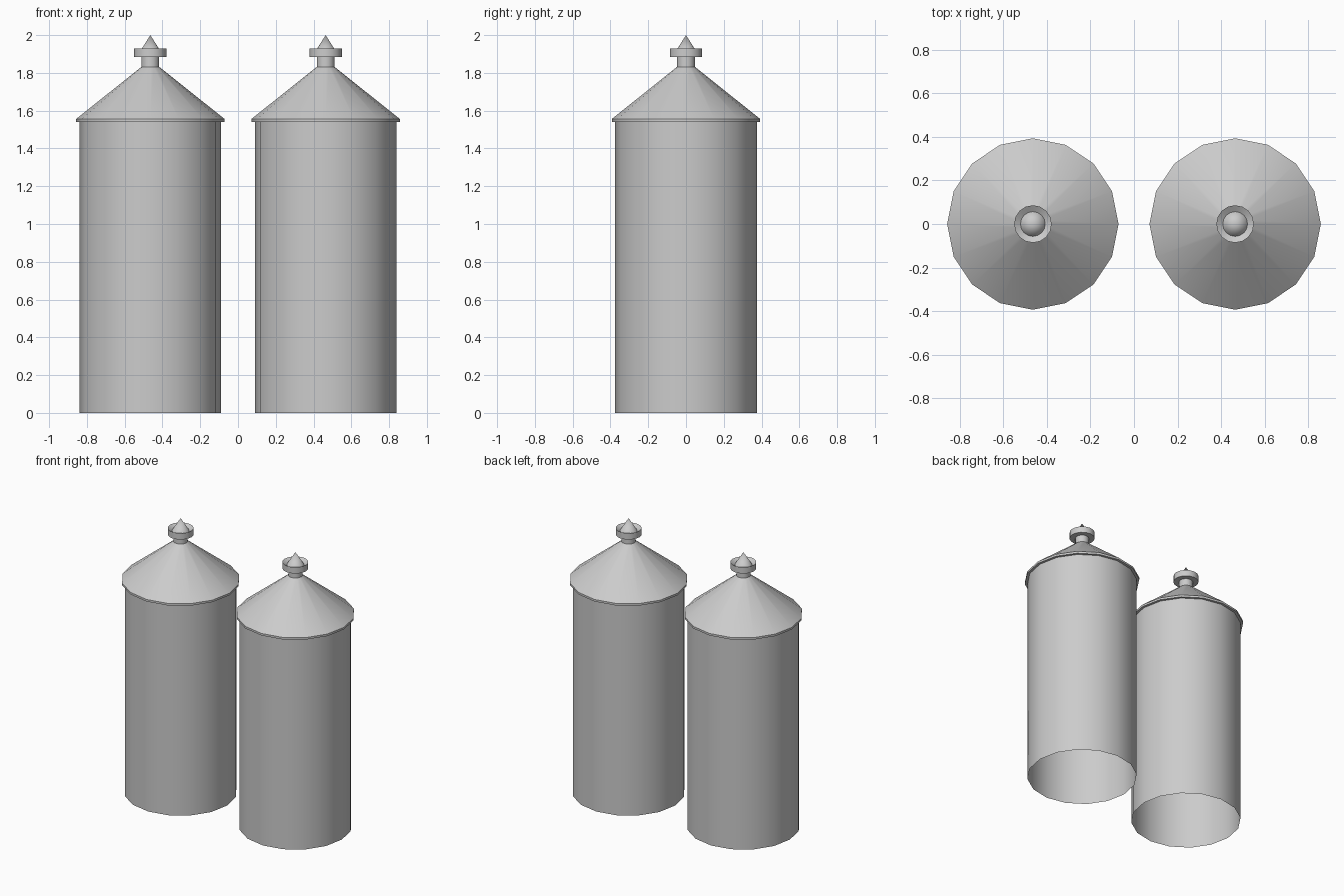
import bpy, bmesh, math

if "Cube" in bpy.data.objects:
    bpy.data.objects.remove(bpy.data.objects["Cube"])

SIDES = 16


def lathe(name, profile, cx):
    """Revolve an (r, z) profile around a vertical axis at x = cx."""
    bm = bmesh.new()
    verts = [bm.verts.new((r, 0, z)) for r, z in profile]
    edges = [bm.edges.new(pair) for pair in zip(verts, verts[1:])]
    bmesh.ops.spin(bm, geom=verts + edges, cent=(0, 0, 0), axis=(0, 0, 1),
                   angle=math.tau, steps=SIDES, use_duplicate=False)
    bmesh.ops.remove_doubles(bm, verts=bm.verts, dist=0.0005)
    bmesh.ops.recalc_face_normals(bm, faces=bm.faces)
    # open shells: make sure outer walls face away from the axis
    if sum(f.normal.dot((f.calc_center_median().x, f.calc_center_median().y, 0))
           * f.calc_area() for f in bm.faces) < 0:
        bmesh.ops.reverse_faces(bm, faces=bm.faces)
    mesh = bpy.data.meshes.new(name)
    bm.to_mesh(mesh)
    bm.free()
    ob = bpy.data.objects.new(name, mesh)
    bpy.context.collection.objects.link(ob)
    ob.location.x = cx
    bpy.ops.object.select_all(action='DESELECT')
    ob.select_set(True)
    bpy.context.view_layer.objects.active = ob
    bpy.ops.object.shade_smooth_by_angle(angle=math.radians(30))
    return ob


for side, cx in (("left", -0.464), ("right", 0.464)):
    # open-bottomed tank wall
    lathe(f"{side}_tank_wall", [(0.375, 0), (0.375, 1.541)], cx)
    # conical roof with a thin overhanging rim
    lathe(f"{side}_roof", [(0.375, 1.541), (0.393, 1.541),
                           (0.393, 1.556), (0.047, 1.832)], cx)
    # vent: neck, wide collar with dished top, pointed cap
    lathe(f"{side}_vent", [(0.047, 1.832), (0.047, 1.883), (0.086, 1.883),
                           (0.086, 1.929), (0.057, 1.91), (0, 2.0)], cx)
